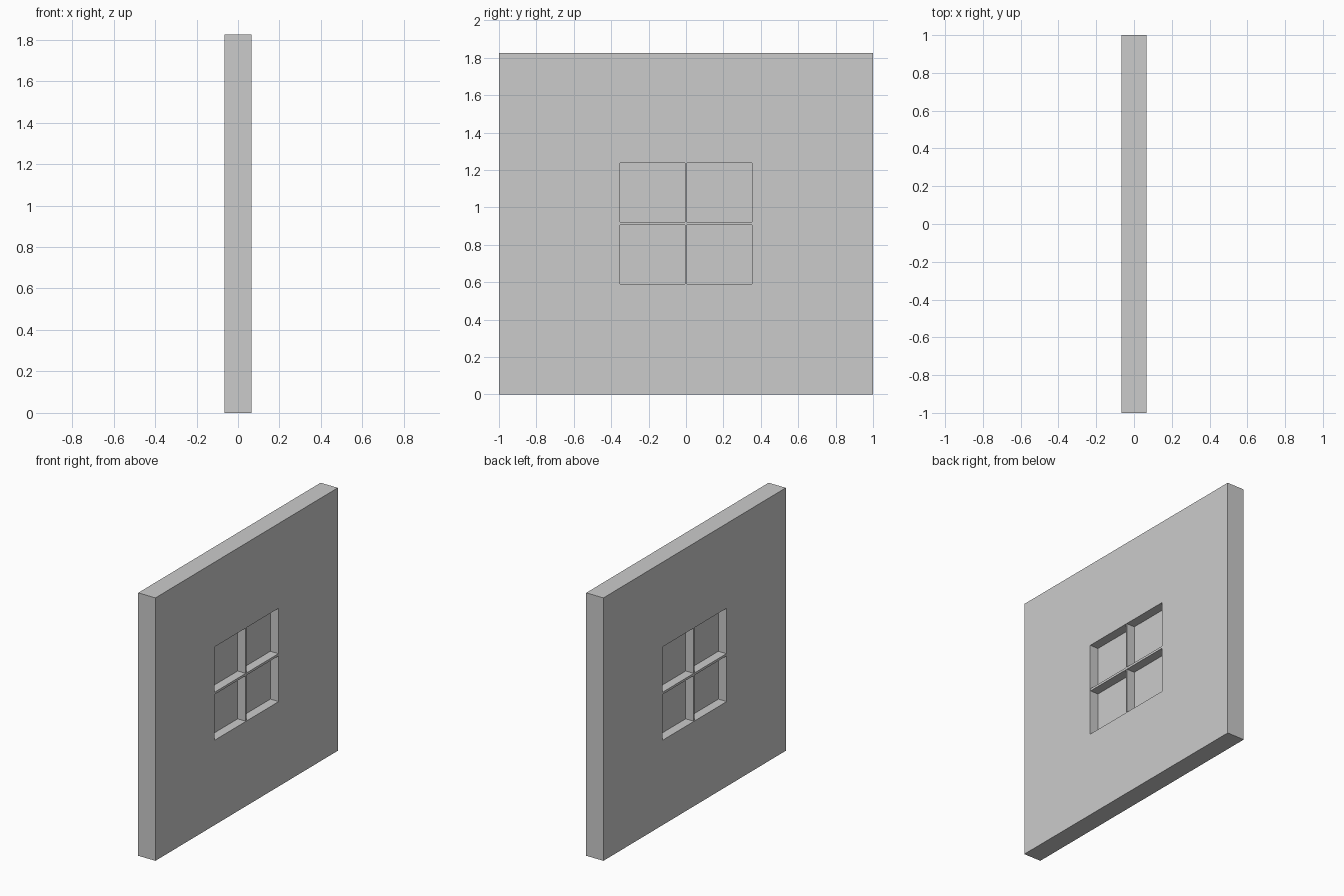
import bpy

if "Cube" in bpy.data.objects:
    bpy.data.objects.remove(bpy.data.objects["Cube"])

HEIGHT = 1.825
WALL_X = 0.066                 # half thickness of the wall
WIN_Y = 0.352                  # half width of the opening
WIN_Z0, WIN_Z1 = 0.589, 1.237  # bottom and top of the opening
MID_Z = (WIN_Z0 + WIN_Z1) / 2


def box(name, half_x, half_y, z0, z1):
    """Box centred on x = y = 0, spanning z0..z1."""
    bpy.ops.mesh.primitive_cube_add(size=2, location=(0, 0, 0))
    ob = bpy.context.object
    ob.name = name
    ob.data.name = name
    for v in ob.data.vertices:
        v.co.x *= half_x
        v.co.y *= half_y
        v.co.z = z1 if v.co.z > 0 else z0
    return ob


# Wall slab with a rectangular window opening
wall = box("wall", WALL_X, 1.0, 0, HEIGHT)
cutter = box("opening_cutter", WALL_X * 2, WIN_Y, WIN_Z0, WIN_Z1)
cutter.hide_render = True
cut = wall.modifiers.new("window_opening", 'BOOLEAN')
cut.operation = 'DIFFERENCE'
cut.solver = 'EXACT'
cut.object = cutter
bpy.context.view_layer.objects.active = wall
bpy.ops.object.modifier_apply(modifier=cut.name)
bpy.data.objects.remove(cutter, do_unlink=True)

# Glass pane in the middle of the wall thickness
box("window_pane", 0.002, WIN_Y, WIN_Z0, WIN_Z1)

# Crossing glazing bars, almost flush with both wall faces
box("vertical_bar", 0.062, 0.006, WIN_Z0, WIN_Z1)
box("horizontal_bar", 0.064, WIN_Y, MID_Z - 0.008, MID_Z + 0.008)
